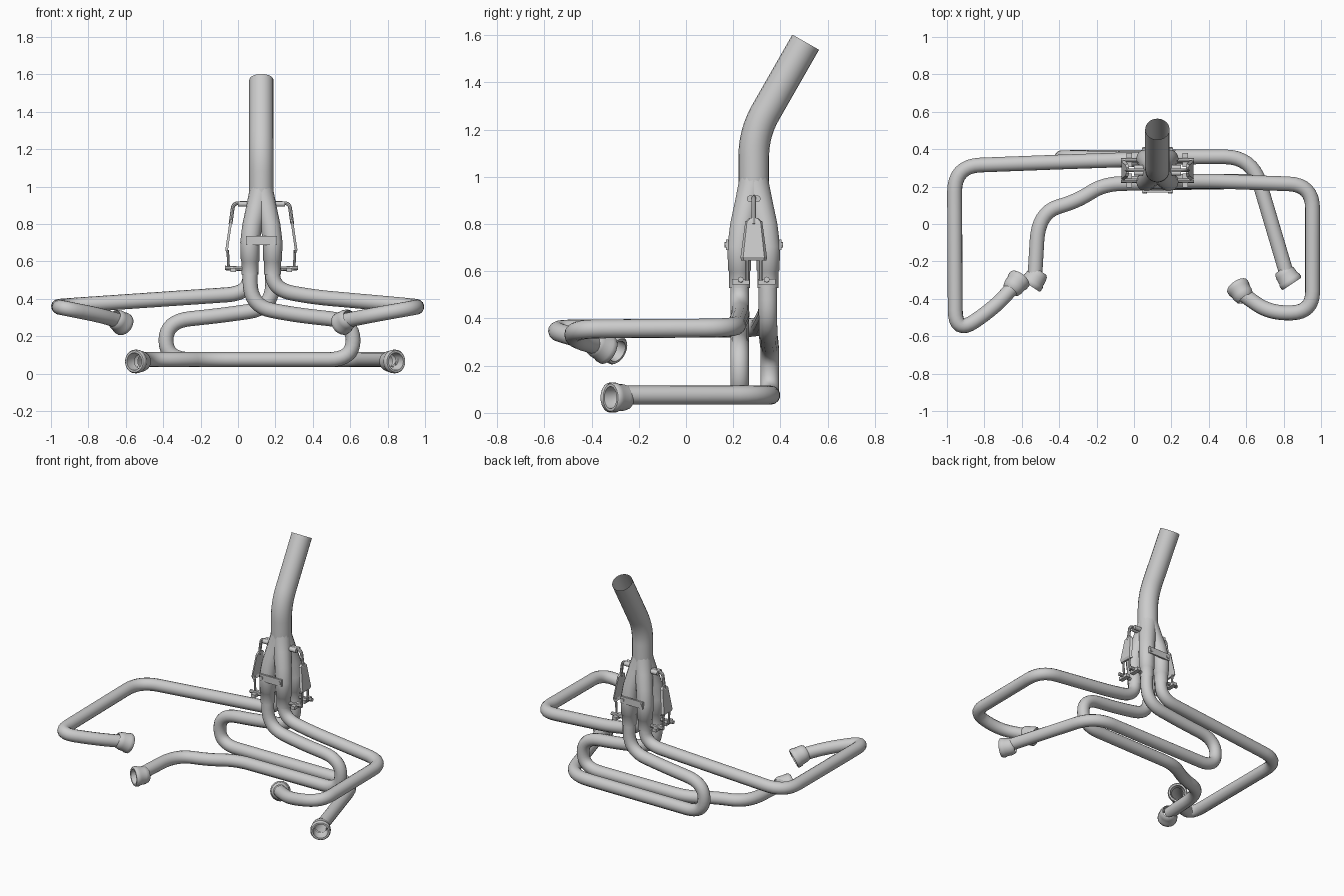
import bpy, bmesh, math
from mathutils import Vector, Matrix

cube = bpy.data.objects.get("Cube")
if cube:
    bpy.data.objects.remove(cube, do_unlink=True)

steel = bpy.data.materials.new("brushed_steel")
steel.use_nodes = True
GREY = (0.6, 0.6, 0.6, 1)
steel.diffuse_color = GREY
steel.node_tree.nodes["Principled BSDF"].inputs["Base Color"].default_value = GREY

CX, CY = 0.125, 0.287      # collector axis
DX, DY = 0.06, 0.06        # offset of each runner from that axis
PIPE = 0.04


def finish(obj, smooth=True):
    obj.data.materials.append(steel)
    bpy.ops.object.select_all(action='DESELECT')
    obj.select_set(True)
    bpy.context.view_layer.objects.active = obj
    if smooth:
        bpy.ops.object.shade_smooth_by_angle(angle=math.radians(40))
    return obj


def mesh_object(name, bm, smooth=True):
    bmesh.ops.recalc_face_normals(bm, faces=bm.faces)
    mesh = bpy.data.meshes.new(name)
    bm.to_mesh(mesh)
    bm.free()
    obj = bpy.data.objects.new(name, mesh)
    bpy.context.collection.objects.link(obj)
    return finish(obj, smooth)


def fillet(corners, steps=8):
    """Round every inner corner; the 4th value is the bend length."""
    pts = [Vector(c[:3]) for c in corners]
    path = [pts[0]]
    for a, b, c, corner in zip(pts, pts[1:], pts[2:], corners[1:]):
        t = corner[3]
        start = b + (a - b).normalized() * min(t, (a - b).length * 0.5)
        end = b + (c - b).normalized() * min(t, (c - b).length * 0.5)
        for i in range(steps + 1):
            s = i / steps
            path.append(start.lerp(b, s).lerp(b.lerp(end, s), s))
    path.append(pts[-1])
    return path


def tube(name, path, radii, caps=False, sides=5):
    curve = bpy.data.curves.new(name, 'CURVE')
    curve.dimensions = '3D'
    curve.bevel_depth = 1
    curve.bevel_resolution = sides
    curve.use_fill_caps = caps
    spline = curve.splines.new('POLY')
    spline.points.add(len(path) - 1)
    for i, (point, co) in enumerate(zip(spline.points, path)):
        point.co = (*co, 1)
        point.radius = radii[i] if isinstance(radii, list) else radii
    obj = bpy.data.objects.new(name, curve)
    bpy.context.collection.objects.link(obj)
    bpy.ops.object.select_all(action='DESELECT')
    obj.select_set(True)
    bpy.context.view_layer.objects.active = obj
    bpy.ops.object.convert(target='MESH')
    return finish(bpy.context.object)


def box(name, centre, size):
    bm = bmesh.new()
    bmesh.ops.create_cube(bm, size=1, matrix=Matrix.Translation(centre) @ Matrix.Diagonal((*size, 1)))
    return mesh_object(name, bm, False)


def port(name, centre, normal):
    """Hollow flared flange turned about its own axis."""
    profile = [(PIPE, -0.06), (0.05, -0.05), (0.056, -0.03), (0.058, 0), (0.063, 0.01),
               (0.063, 0.03), (0.058, 0.036), (0.047, 0.036), (0.044, 0), (0.036, -0.02)]
    bm = bmesh.new()
    verts = [bm.verts.new((r, 0, d)) for r, d in profile]
    edges = [bm.edges.new(pair) for pair in zip(verts, verts[1:])]
    bmesh.ops.spin(bm, geom=verts + edges, axis=(0, 0, 1), cent=(0, 0, 0),
                   angle=math.tau, steps=24, use_merge=True)
    turn = Vector(normal).to_track_quat('Z', 'Y').to_matrix().to_4x4()
    bm.transform(Matrix.Translation(centre) @ turn)
    return mesh_object(name, bm)


# Runner pipes: from collector down, round the bends, out to the port
XR, XL, YF, YB = CX - DX, CX + DX, CY - DY, CY + DY
TOP, LOW = 0.62, 0.075
runners = {
    "upper_right": [(XR, YB, TOP), (XR, YB, 0.43, 0.12), (-0.3, 0.335, 0.405, 0.2),
                    (-0.96, 0.31, 0.36, 0.14), (-0.955, -0.59, 0.355, 0.13),
                    (-0.75, -0.45, 0.315, 0.12), (-0.64, -0.33, 0.283)],
    "upper_left": [(XL, YF, TOP), (XL, YF, 0.45, 0.14), (0.4, 0.23, 0.41, 0.1),
                   (0.955, 0.21, 0.36, 0.13), (0.955, -0.47, 0.355, 0.11),
                   (0.73, -0.48, 0.315, 0.12), (0.58, -0.375, 0.285)],
    "lower_right": [(XR, YF, TOP), (XR, YF, 0.36, 0.14), (0.3, YF, 0.315, 0.1),
                    (0.615, YF, 0.28, 0.13), (0.615, YF, LOW, 0.13),
                    (-0.16, 0.215, LOW, 0.1), (-0.3, 0.125, LOW, 0.08),
                    (-0.51, 0.06, LOW, 0.15), (-0.53, -0.28, LOW)],
    "lower_left": [(XL, YB, TOP), (XL, YB, 0.35, 0.13), (-0.1, 0.35, 0.31, 0.1),
                   (-0.385, 0.355, 0.28, 0.13), (-0.385, 0.355, LOW, 0.13),
                   (0.63, 0.36, LOW, 0.15), (0.82, -0.28, LOW)],
}
for name, corners in runners.items():
    tube(name + "_pipe", fillet(corners), PIPE)

# Port flanges
port("upper_right_port", (-0.628, -0.315, 0.275), (0.55, 0.7, -0.4))
port("upper_left_port", (0.567, -0.355, 0.277), (-0.5, 0.75, -0.4))
port("lower_right_port", (-0.535, -0.3, 0.065), (-0.55, -0.83, 0))
port("lower_left_port", (0.825, -0.29, 0.065), (0.55, -0.83, 0))

# Collector: four sleeves that lean together into the outlet
for side, sx in (("right", -1), ("left", 1)):
    for end, sy in (("front", -1), ("back", 1)):
        def at(k, z):
            return Vector((CX + sx * DX * k, CY + sy * DY * k, z))
        label = end + "_" + side
        tube(label + "_sleeve", [at(1, 0.53), at(1, 0.6), at(1, 0.605), at(1.02, 0.7),
                                 at(0.82, 0.79), at(0.45, 0.88), at(0.12, 0.96), at(0, 1.02)],
             [0.045, 0.046, 0.05, 0.052, 0.053, 0.056, 0.06, 0.06])
        # lower anchor: lug around the sleeve and a hook pin
        x = CX + sx * 0.15
        y = CY + sy * 0.055
        tube(label + "_lug", [(CX + sx * 0.09, y, 0.56), (x + sx * 0.045, y, 0.565)], 0.012, True, 2)
        box(label + "_clip", (x, y, 0.555), (0.03, 0.075, 0.022))
        tube(label + "_hook", [(x + sx * 0.03, CY + sy * 0.03, 0.66),
                               (x + sx * 0.025, CY + sy * 0.03, 0.56)], 0.007, True, 2)

# Outlet pipe with a single rearward bend, open at the top
outlet = [(CX, CY, 0.93), (CX, CY, 1.185, 0.1), (CX, 0.507, 1.57)]
outlet_pipe = tube("outlet_pipe", fillet(outlet), 0.065, sides=8)

# Spring covers on both sides: tapered plates hung from an upper arm
for side, s in (("right", -1), ("left", 1)):
    bm = bmesh.new()
    rings = []
    for off, half, z in ((0.18, 0.054, 0.645), (0.187, 0.056, 0.66), (0.165, 0.036, 0.81), (0.16, 0.018, 0.825)):
        rings.append([bm.verts.new((CX + s * (off + dx), CY + half * dy, z))
                      for dx, dy in ((-0.008, -1), (0.006, -0.8), (0.006, 0.8), (-0.008, 1))])
    for low, high in zip(rings, rings[1:]):
        for i in range(4):
            j = (i + 1) % 4
            bm.faces.new((low[i], low[j], high[j], high[i]))
    bm.faces.new(rings[0])
    bm.faces.new(rings[-1])
    mesh_object(side + "_spring_cover", bm, False)
    arm = [(CX + s * 0.165, CY, 0.8), (CX + s * 0.15, CY, 0.91, 0.025), (CX + s * 0.04, CY, 0.915)]
    tube(side + "_spring_arm", fillet(arm), 0.01, True, 2)
    for sy in (-1, 1):
        tube(side + "_arm_knob", [(CX + s * 0.06, CY + sy * 0.014, 0.907),
                                  (CX + s * 0.125, CY + sy * 0.014, 0.907)], 0.015, True, 3)

# Plain bridging plates with end bolts, front and back
for end, sy in (("front", -1), ("back", 1)):
    y = CY + sy * 0.112
    box(end + "_bridge_plate", (CX, y, 0.712), (0.165, 0.012, 0.046))
    for sx in (-1, 1):
        tube(end + "_bridge_bolt", [(CX + sx * 0.068, y - sy * 0.02, 0.712),
                                    (CX + sx * 0.068, y + sy * 0.012, 0.712)], 0.012, True, 2)
